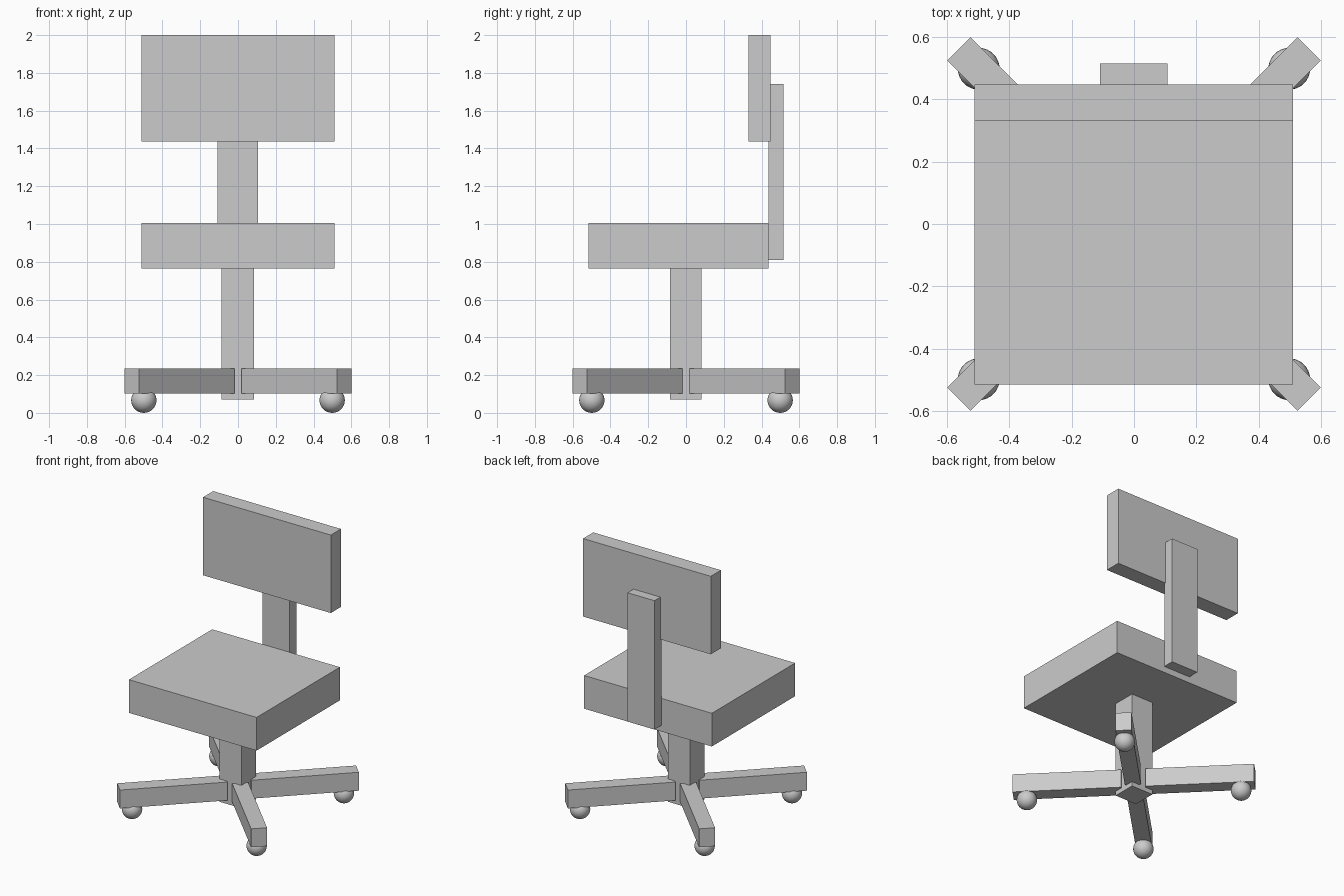
import bpy, math

if "Cube" in bpy.data.objects:
    bpy.data.objects.remove(bpy.data.objects["Cube"])


def box(name, x, y, z, angle=0.0):
    """Box from (min, max) ranges, optionally turned about the z axis."""
    bpy.ops.mesh.primitive_cube_add(size=1)
    ob = bpy.context.object
    ob.name = name
    for v in ob.data.vertices:
        v.co = [(lo + hi) / 2 + c * (hi - lo)
                for c, (lo, hi) in zip(v.co, (x, y, z))]
    ob.rotation_euler.z = angle
    return ob


# Seat, backrest and the bar joining them
box("seat", (-0.512, 0.51), (-0.516, 0.436), (0.765, 1.005))
box("backrest", (-0.512, 0.51), (0.332, 0.448), (1.436, 2.0))
box("back_support", (-0.109, 0.107), (0.436, 0.516), (0.81, 1.742))

# Central column
box("column", (-0.088, 0.086), (-0.084, 0.082), (0.07, 0.765))

# Four diagonal legs, each with a ball caster
for i in range(4):
    a = math.radians(45 + 90 * i)
    box(f"leg_{i + 1}", (0.08, 0.795), (-0.053, 0.053), (0.102, 0.235), a)
    bpy.ops.mesh.primitive_uv_sphere_add(
        segments=32, ring_count=16, radius=0.067,
        location=(0.705 * math.cos(a), 0.705 * math.sin(a), 0.067))
    bpy.context.object.name = f"caster_{i + 1}"
    bpy.ops.object.shade_smooth()
